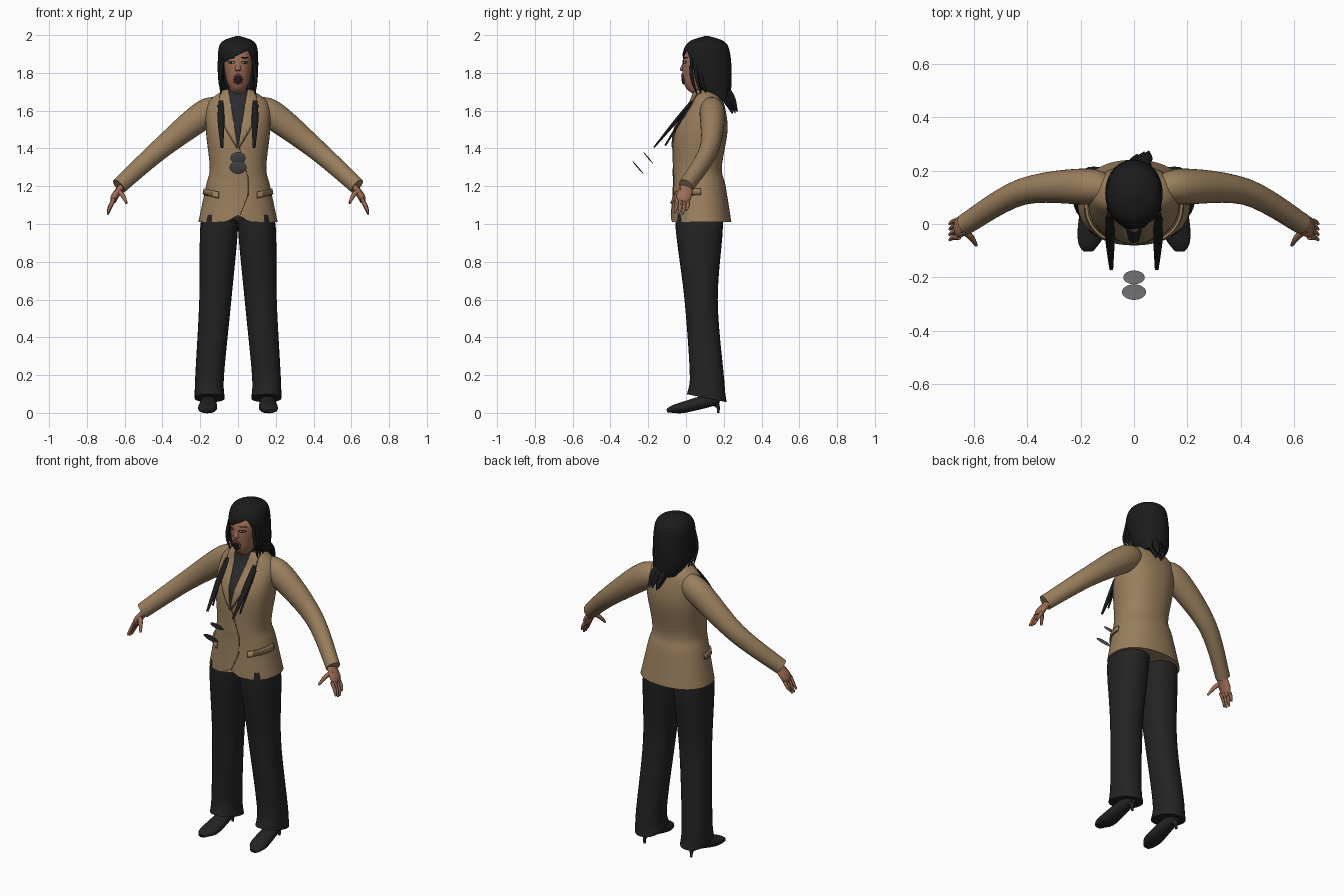
import bpy, bmesh, math, random
from mathutils import Vector, Matrix

random.seed(4)
cube = bpy.data.objects.get("Cube")
if cube:
    bpy.data.objects.remove(cube)


def material(name, red, green, blue):
    mat = bpy.data.materials.new(name)
    mat.use_nodes = True
    mat.diffuse_color = (red, green, blue, 1)
    bsdf = mat.node_tree.nodes["Principled BSDF"]
    bsdf.inputs["Base Color"].default_value = mat.diffuse_color
    bsdf.inputs["Roughness"].default_value = .8
    return mat


TAN = material("tan cloth", .32, .21, .11)
SEAM = material("dark tan seam", .12, .08, .04)
BLACK = material("black cloth", .017, .017, .018)
SHIRT = material("charcoal knit", .024, .024, .027)
HAIR = material("black hair", .011, .011, .011)
SKIN = material("brown skin", .34, .15, .09)
LIP = material("dark red lips", .2, .05, .04)
GREY = material("grey disc", .15, .15, .16)
WHITE = material("eye white", .4, .4, .4)
X, Y, Z = Vector((1, 0, 0)), Vector((0, 1, 0)), Vector((0, 0, 1))
SIDES = {"right": -1, "left": 1}


def finish(name, bm, mat):
    mesh = bpy.data.meshes.new(name)
    bm.to_mesh(mesh)
    bm.free()
    obj = bpy.data.objects.new(name, mesh)
    bpy.context.collection.objects.link(obj)
    mesh.materials.append(mat)
    bpy.ops.object.select_all(action="DESELECT")
    obj.select_set(True)
    bpy.context.view_layer.objects.active = obj
    bpy.ops.object.shade_smooth_by_angle(angle=math.radians(45))
    return obj


def thicken(obj, thickness, offset):
    modifier = obj.modifiers.new("thickness", "SOLIDIFY")
    modifier.thickness, modifier.offset = thickness, offset


def smooth_rows(rows, steps):
    """Catmull-Rom interpolation of the section rows."""
    out = []
    for i in range(len(rows) - 1):
        b, c = rows[i], rows[i + 1]
        a, d = rows[max(i - 1, 0)], rows[min(i + 2, len(rows) - 1)]
        for step in range(steps):
            t = step / steps
            slope, curve, twist = c - a, a * 2 - b * 5 + c * 4 - d, b * 3 - a - c * 3 + d
            out.append(b + (slope * t + curve * t ** 2 + twist * t ** 3) / 2)
    return out + [rows[-1]]


def signed_power(value, power):
    return math.copysign(abs(value) ** power, value)


def loft(name, rows, mat, count=20, power=1, steps=4, level=False, ref=X, flat=1, side=1, edit=None):
    """Skin rows of x, y, z, radius and optional second radius; level keeps sections horizontal."""
    full = [Vector(row if len(row) > 4 else (*row, row[-1] * flat)) for row in rows]
    full = smooth_rows(full, steps)
    centres = [Vector((row[0] * side, row[1], row[2])) for row in full]
    bm = bmesh.new()
    rings = []
    for i, (centre, row) in enumerate(zip(centres, full)):
        u, v = X, Y
        if not level:
            along = centres[min(i + 1, len(centres) - 1)] - centres[max(i - 1, 0)]
            along.normalize()
            u = (ref - along * ref.dot(along)).normalized()
            v = along.cross(u)
        ring = []
        for j in range(count):
            angle = math.tau * j / count
            across = u * signed_power(math.cos(angle), power) * row[3]
            deep = v * signed_power(math.sin(angle), power) * row[4]
            ring.append(bm.verts.new(centre + across + deep))
        rings.append(ring)
    for low, high in zip(rings, rings[1:]):
        for j in range(count):
            bm.faces.new((low[j - 1], low[j], high[j], high[j - 1]))
    bm.faces.new(rings[0])
    bm.faces.new(rings[-1])
    bmesh.ops.recalc_face_normals(bm, faces=bm.faces[:])
    if edit:
        edit(bm)
    return finish(name, bm, mat)


def cut(bm, point, normal, clear=False):
    bmesh.ops.bisect_plane(bm, geom=bm.verts[:] + bm.edges[:] + bm.faces[:],
                           plane_co=point, plane_no=normal, clear_outer=clear)


def patch(name, source, outline, mat, thickness, side=1):
    """Thin plate following the front of a source part inside a convex x, z outline."""
    bm = bmesh.new()
    bm.from_mesh(source.data)
    points = [Vector((x * side, 0, z)) for x, z in outline]
    middle = sum(points, Vector()) / len(points)
    cut(bm, Y * .08, Y, clear=True)
    for start, end in zip(points, points[1:] + points[:1]):
        normal = Y.cross(end - start)
        if normal.dot(middle - start) > 0:
            normal.negate()
        cut(bm, start, normal, clear=True)
    thicken(finish(name, bm, mat), thickness, 1)


def oval(x, z, width, height):
    angles = [math.tau * i / 12 for i in range(12)]
    return [(x + width * math.cos(a), z + height * math.sin(a)) for a in angles]


def shifted(outline, dx, dz):
    return [(x + dx, z + dz) for x, z in outline]


# Jacket body, with the front hem cut away at the middle
def cutaway(bm):
    for vert in bm.verts:
        if vert.co.y < 0:
            height = max(0, 1.1 - vert.co.z)
            vert.co.z += .4 * height * math.exp(-(vert.co.x / .04) ** 2)


jacket = loft("jacket", [
    (0, .08, 1.01, .21, .16), (0, .07, 1.2, .17, .14), (0, .06, 1.3, .15, .13),
    (0, .08, 1.5, .17, .14), (0, .11, 1.64, .16, .09), (0, .1, 1.71, .07, .06)],
    TAN, count=64, power=.9, steps=7, level=True, edit=cutaway)

# Shirt opening, front edge seam, lapels and pocket flaps
patch("shirt_front", jacket, [(-.06, 1.73), (.06, 1.73), (0, 1.4)], SHIRT, .002)
edge = [(0, 1.42), (.05, 1.25), (.05, 1.15), (.01, 1.05)]
for start, end in zip(edge, edge[1:]):
    patch("front_edge", jacket, [start, end] + shifted([end, start], .004, 0), SEAM, .002)
lapel = [(.05, 1.71), (.09, 1.7), (.1, 1.57), (0, 1.4)]
flap = [(.1, 1.14), (.19, 1.16), (.19, 1.19), (.1, 1.17)]
for label, side in SIDES.items():
    patch(label + "_lapel", jacket, lapel, TAN, .007, side)
    patch(label + "_lapel_edge", jacket, shifted(lapel, .004, -.005), SEAM, .003, side)
    patch(label + "_pocket_flap", jacket, flap, TAN, .009, side)
    patch(label + "_pocket_edge", jacket, shifted(flap, 0, -.005), SEAM, .004, side)


# Sleeves, hands, trousers and heeled shoes, mirrored
def slant_hem(bm):
    for vert in bm.verts:
        if vert.co.z < .15:
            vert.co.z -= (vert.co.y - .1) / 5


for label, side in SIDES.items():
    loft(label + "_sleeve", [
        (.09, .12, 1.61, .055), (.18, .14, 1.58, .075), (.42, .12, 1.39, .055), (.63, 0, 1.2, .044)],
        TAN, count=28, steps=6, ref=Z, flat=.9, side=side)
    loft(label + "_palm", [(.6, .01, 1.22, .03), (.65, -.01, 1.15, .04), (.66, -.02, 1.12, .03)],
         SKIN, ref=Y, flat=.5, side=side)
    for i, reach in enumerate((.07, .08, .08, .06)):
        y = .02 * i - .05
        loft(label + "_finger", [
            (.655, y, 1.135, .01), (.675, y, 1.13 - reach / 2, .01), (.69, y - .01, 1.13 - reach, .005)],
            SKIN, count=8, ref=Y, side=side)
    loft(label + "_thumb", [(.64, -.02, 1.18, .014), (.61, -.05, 1.15, .012), (.59, -.08, 1.11, .006)],
         SKIN, count=8, ref=Z, side=side)
    loft(label + "_trouser_leg", [
        (.15, .11, .08, .08, .105), (.15, .11, .2, .076, .09), (.12, .08, .6, .085, .088),
        (.1, .07, .98, .1, .125), (.09, .07, 1.1, .08, .11)],
        BLACK, count=28, power=.9, steps=6, level=True, side=side, edit=slant_hem)
    loft(label + "_shoe", [
        (.155, .18, .07, .02), (.155, .14, .07, .034), (.16, -.01, .03, .05, .03),
        (.17, -.07, .02, .04, .02), (.17, -.1, .01, .02, .01)], BLACK, power=.9, side=side)
    loft(label + "_heel", [(.155, .15, .06, .025), (.155, .17, .03, .01), (.155, .17, 0, .007)],
         BLACK, count=10, side=side)

# Collar, head and nose
loft("high_collar", [(0, .1, 1.62, .06), (0, .09, 1.72, .05)], SHIRT, count=28, level=True)
head = loft("head", [
    (0, .08, 1.69, .04, .045), (0, .06, 1.72, .045, .06), (0, .07, 1.77, .064, .085),
    (0, .085, 1.88, .076, .1), (0, .1, 1.97, .045, .055)],
    SKIN, count=40, power=.9, steps=6, level=True)
loft("nose", [(0, 0, 1.87, .008), (0, -.02, 1.82, .016), (0, -.01, 1.81, .012)],
     SKIN, flat=.8, level=True)

# Mouth, eyes and eyebrows
patch("lips", head, oval(0, 1.768, .026, .028), LIP, .007)
patch("open_mouth", head, oval(0, 1.766, .018, .02), HAIR, .009)
for label, side in SIDES.items():
    patch(label + "_eyelid", head, oval(.034, 1.856, .018, .008), HAIR, .002, side)
    patch(label + "_eye", head, oval(.034, 1.855, .014, .005), WHITE, .003, side)
    patch(label + "_iris", head, oval(.034, 1.855, .005, .005), HAIR, .004, side)
    patch(label + "_eyebrow", head, oval(.035, 1.88, .02, .003), HAIR, .003, side)


# Hair shell with a slanted fringe and a face opening
def open_face(bm):
    planes = [(Vector((0, .03, 1.85)), Vector((0, 1, .35))),
              (Vector((0, 0, 1.895)), Vector((-.5, 0, 1)))]
    for point, normal in planes:
        cut(bm, point, normal)
    hole = [face for face in bm.faces
            if all((face.calc_center_median() - point).dot(normal) < 0 for point, normal in planes)]
    bmesh.ops.delete(bm, geom=hole, context="FACES")


hair = loft("hair", [
    (.01, .18, 1.66, .07, .05), (0, .14, 1.73, .1, .1), (0, .11, 1.87, .107, .128),
    (0, .11, 1.96, .09, .1), (0, .11, 1.995, .01, .01)],
    HAIR, count=48, steps=6, level=True, edit=open_face)
thicken(hair, .008, -1)

# Ponytail made from tapering locks
for i in range(9):
    x, y = random.uniform(-.03, .03), random.uniform(-.02, .02)
    tip = 1.58 + random.uniform(0, .02)
    loft("ponytail_lock", [(x, .2 + y, 1.72, .02), (x + .02, .23 + y, 1.66, .024),
                           (x + .03, .26 + y, tip, .002)], HAIR, count=8, flat=.8)

# Side wisps and long front locks
for label, side in SIDES.items():
    for i in range(3):
        y = .03 + .025 * i
        loft(label + "_wisp", [(.08, y, 1.88, .006), (.093, y, 1.78, .01), (.09, y + .03, 1.68, .002)],
             HAIR, count=8, side=side)
    loft(label + "_long_lock", [(.09, .03, 1.65, .012), (.09, -.05, 1.55, .018), (.085, -.17, 1.405, .007)],
         HAIR, count=10, steps=6, flat=.6, side=side)
    loft(label + "_short_lock", [(.1, .02, 1.63, .008), (.09, -.11, 1.415, .005)],
         HAIR, count=8, side=side)

# Two thin tilted discs floating ahead of the jacket
for name, y, z, radius in (("upper_disc", -.2, 1.35, .04), ("lower_disc", -.255, 1.3, .045)):
    bm = bmesh.new()
    tilt = Matrix.Rotation(math.radians(-50), 4, "X")
    squash = Matrix.Diagonal((radius, radius, .003, 1))
    bmesh.ops.create_uvsphere(bm, u_segments=32, v_segments=12, radius=1,
                              matrix=Matrix.Translation((0, y, z)) @ tilt @ squash)
    finish(name, bm, GREY)
